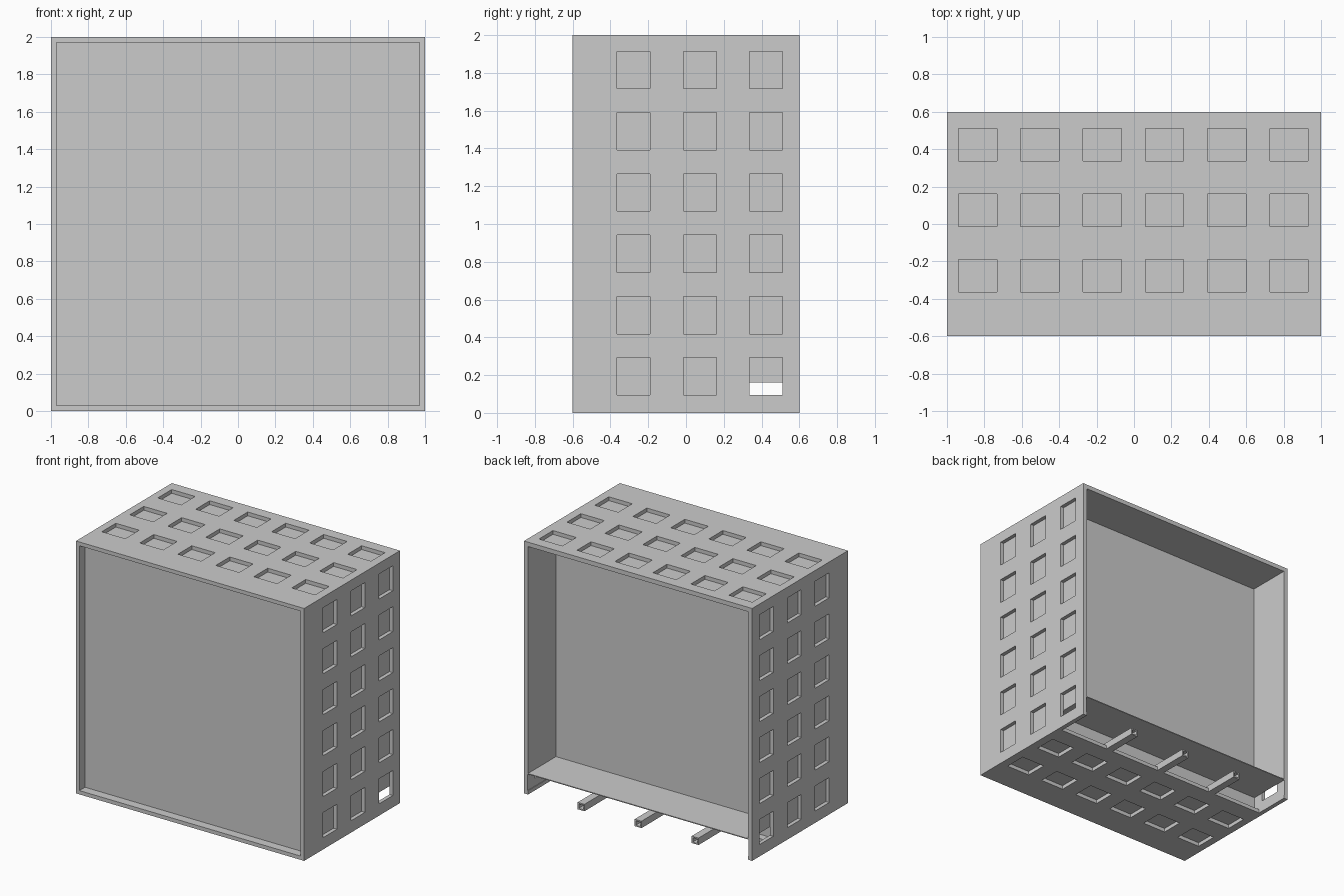
import bpy, bmesh
from mathutils import Matrix, Vector

if "Cube" in bpy.data.objects:
    bpy.data.objects.remove(bpy.data.objects["Cube"])


def add_box(bm, x, y, z):
    """Axis-aligned box from three (min, max) ranges."""
    size = [r[1] - r[0] for r in (x, y, z)]
    mid = Vector([(r[0] + r[1]) / 2 for r in (x, y, z)])
    bmesh.ops.create_cube(bm, size=1, matrix=Matrix.Translation(mid) @ Matrix.Diagonal((*size, 1)))


def finish(bm, name):
    bmesh.ops.recalc_face_normals(bm, faces=bm.faces[:])
    mesh = bpy.data.meshes.new(name)
    bm.to_mesh(mesh)
    bm.free()
    obj = bpy.data.objects.new(name, mesh)
    bpy.context.collection.objects.link(obj)
    return obj


def boxes(name, *ranges):
    bm = bmesh.new()
    for r in ranges:
        add_box(bm, *r)
    return finish(bm, name)


def tube(name, outer, inner, y0, y1):
    """Open rectangular tube running along y; rects are (x0, x1, z0, z1)."""
    bm = bmesh.new()
    loops = []
    for x0, x1, z0, z1 in (outer, inner):
        for y in (y0, y1):
            loops.append([bm.verts.new((x, y, z)) for x, z in ((x0, z0), (x1, z0), (x1, z1), (x0, z1))])
    of, ob, nf, nb = loops
    for a, b in ((of, ob), (nf, nb), (of, nf), (ob, nb)):
        for i in range(4):
            j = (i + 1) % 4
            bm.faces.new((a[i], a[j], b[j], b[i]))
    return finish(bm, name)


def span(c, size):
    return (c - size / 2, c + size / 2)


# Outer shell
shell = tube("outer_shell", (-1, 1, 0, 2), (-0.97, 0.97, 0.03, 1.97), -0.6, 0.6)

# Window cutters on all four walls, plus the open rear part of the bottom
rows_y = [span(-0.277 + 0.35 * i, 0.175) for i in range(3)]
cols_x = [span(-0.836 + 0.333 * i, 0.205) for i in range(6)]
cols_z = [span(0.193 + 0.3245 * i, 0.198) for i in range(6)]
cuts = []
for r, y in enumerate(rows_y):
    for x in cols_x:
        cuts.append((x, y, (1.95, 2.05)))
        if r < 2:
            cuts.append((x, y, (-0.05, 0.05)))
    for z in cols_z:
        cuts.append(((0.95, 1.05), y, z))
        cuts.append(((-1.05, -0.95), y, z))
cuts.append(((-0.965, 0.965), (0.31, 0.7), (-0.05, 0.05)))
cutter = boxes("window_cutter", *cuts)
cutter.hide_render = True
cutter.hide_set(True)
cutter.display_type = 'WIRE'
mod = shell.modifiers.new("windows", 'BOOLEAN')
mod.operation = 'DIFFERENCE'
mod.solver = 'EXACT'
mod.object = cutter

bpy.context.view_layer.objects.active = shell
shell.select_set(True)
bpy.ops.object.modifier_apply(modifier=mod.name)
bpy.data.objects.remove(cutter)

# Inner body: recessed front panel and the rear cavity's end wall
boxes("inner_body", ((-0.97, 0.97), (-0.53, 0.25), (0.03, 1.97)))

# Thin lining and raised floor of the rear cavity
tube("cavity_lining", (-0.97, 0.97, 0.16, 1.97), (-0.965, 0.965, 0.167, 1.965), 0.25, 0.6)

# Hollow support rails under the raised floor
for i, x in enumerate((-0.5, 0, 0.5)):
    tube(f"support_rail_{i + 1}", (x - 0.03, x + 0.03, 0.0, 0.055),
         (x - 0.02, x + 0.02, 0.01, 0.045), 0.25, 0.6)
